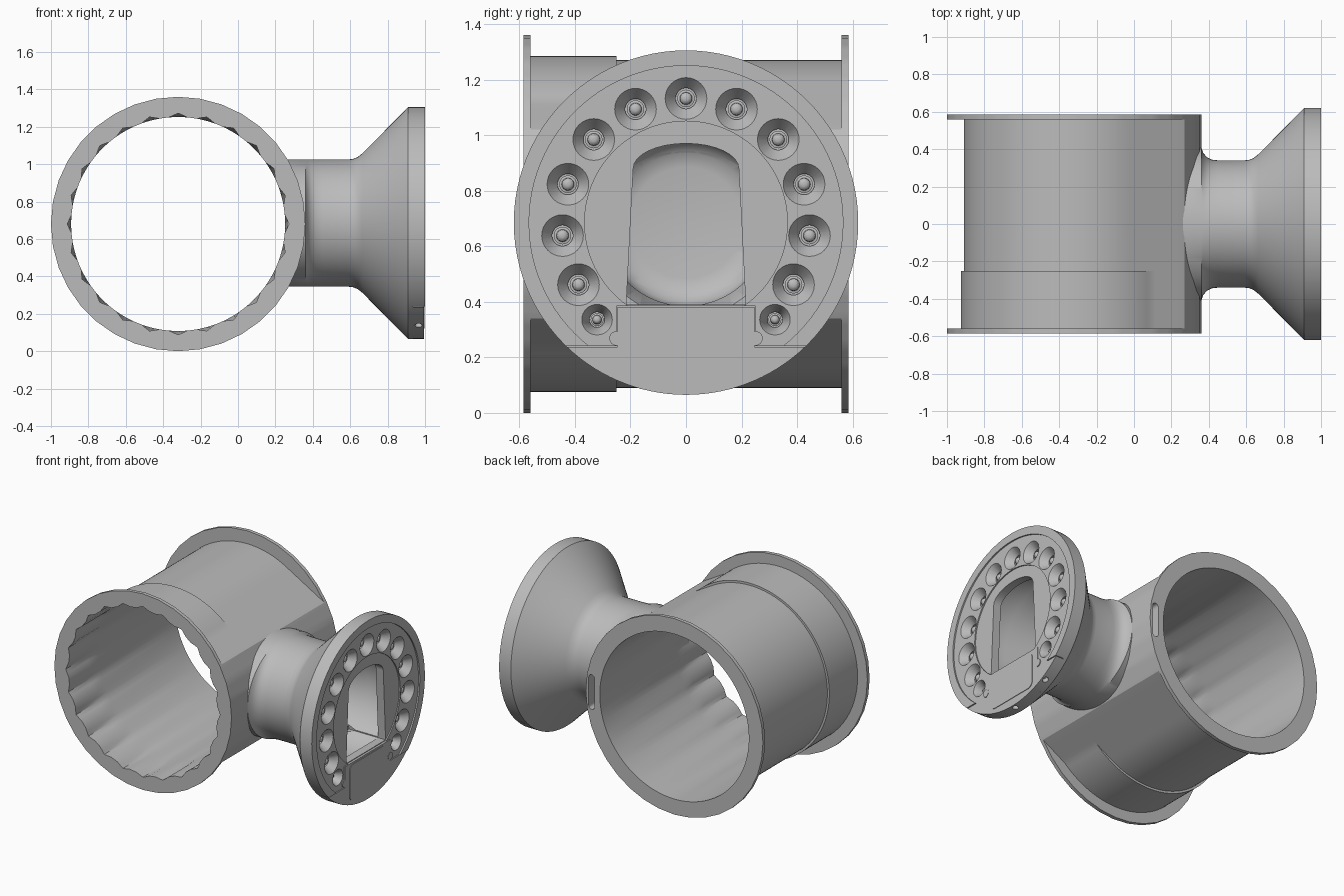
import bpy, bmesh, math
from math import sin, cos, pi, radians, sqrt, asin

if bpy.data.objects.get("Cube"):
    bpy.data.objects.remove(bpy.data.objects["Cube"])

grey = bpy.data.materials.new("matte grey")
grey.use_nodes = True
grey.diffuse_color = (0.5, 0.5, 0.5, 1)
grey.node_tree.nodes["Principled BSDF"].inputs["Base Color"].default_value = (0.5, 0.5, 0.5, 1)

TUBE_X, TUBE_Z, HEAD_Z = -0.32, 0.68, 0.685


def add_loft(bm, rings, closed=False):
    """Skin rings of points, either capped at both ends or closed on itself."""
    loops = [[bm.verts.new(p) for p in ring] for ring in rings]
    n = len(loops[0])
    pairs = list(zip(loops, loops[1:]))
    if closed:
        pairs.append((loops[-1], loops[0]))
    else:
        bm.faces.new(loops[0])
        bm.faces.new(loops[-1])
    for a, b in pairs:
        for i in range(n):
            j = (i + 1) % n
            bm.faces.new((a[i], a[j], b[j], b[i]))


def finish(name, bm):
    bmesh.ops.remove_doubles(bm, verts=bm.verts, dist=0.0002)
    bmesh.ops.recalc_face_normals(bm, faces=bm.faces)
    mesh = bpy.data.meshes.new(name)
    bm.to_mesh(mesh)
    bm.free()
    mesh.materials.append(grey)
    ob = bpy.data.objects.new(name, mesh)
    bpy.context.collection.objects.link(ob)
    return ob


def loft(name, ring_sets, closed=False):
    bm = bmesh.new()
    for rings in ring_sets:
        add_loft(bm, rings, closed)
    return finish(name, bm)


def turned(profile, y=0, z=HEAD_Z, n=96):
    """Rings around the x direction from (x, y radius, z radius)."""
    return [[(x, y + ry * cos(2 * pi * i / n), z + rz * sin(2 * pi * i / n))
             for i in range(n)] for x, ry, rz in profile]


def prism(points, x0, x1):
    return [[(x, y, z) for y, z in points] for x in (x0, x1)]


def rounded(cx, cy, hw, hh, r, steps=6):
    """Rounded rectangle outline."""
    pts = []
    for k, (sx, sy) in enumerate(((1, 1), (-1, 1), (-1, -1), (1, -1))):
        for i in range(steps + 1):
            a = (k + i / steps) * pi / 2
            pts.append((cx + sx * (hw - r) + r * cos(a), cy + sy * (hh - r) + r * sin(a)))
    return pts


def cut(ob, cutter):
    mod = ob.modifiers.new("cut", 'BOOLEAN')
    mod.operation = 'DIFFERENCE'
    mod.solver = 'EXACT'
    mod.object = cutter
    bpy.context.view_layer.objects.active = ob
    bpy.ops.object.modifier_apply(modifier=mod.name)


# Tube: flanged shell whose right side swells into a saddle for the neck
def flange(t):
    step = 2 * pi / 36
    return 0.68 * cos(step / 2) / cos(t % step - step / 2)

def body(t):
    a = min(t, 2 * pi - t)
    if a < radians(30.01):
        return flange(t)
    return 0.59 / cos(max(0, radians(60) - a))

def collar(t):
    return max(0.605, body(t))

def bore(t):
    return 0.572

def grooves(t):
    return 0.572 + 0.02 * max(0, cos(24 * t))

sections = [(-0.585, flange), (-0.56, flange), (-0.56, collar), (-0.25, collar),
            (-0.25, body), (0.56, body), (0.56, flange), (0.585, flange),
            (0.585, bore), (-0.25, bore), (-0.36, grooves), (-0.585, grooves)]
N = 144
angles = [2 * pi * i / N for i in range(N)]
tube = loft("flanged_tube", [[[(TUBE_X + f(t) * cos(t), y, TUBE_Z + f(t) * sin(t))
                               for t in angles] for y, f in sections]], closed=True)

# Neck and conical head
neck = [(0.262, 0.41, 0.34), (0.36, 0.41, 0.34), (0.37, 0.38, 0.34), (0.39, 0.357, 0.34),
        (0.415, 0.344, 0.34), (0.45, 0.34, 0.34)]
cone = [(0.59, 0.34), (0.615, 0.343), (0.64, 0.353), (0.665, 0.373), (0.91, 0.62), (1, 0.62),
        (1, 0.565), (0.99, 0.565), (0.99, 0.365), (0.982, 0.365)]
head = loft("lamp_head", [turned(neck + [(x, r, r) for x, r in cone])])

# Cavity, window and cable slot
cavity = loft("cavity_cutter", [turned([(x, r, r) for x, r in (
    (0.29, 0.2), (0.3, 0.25), (0.33, 0.285), (0.37, 0.3), (0.6, 0.3),
    (0.75, 0.36), (0.925, 0.36))], n=80)])
arch = [(0.19 * cos(a), 0.88 + 0.09 * sin(a)) for a in [pi * i / 16 for i in range(17)]]
window = loft("window_cutter", [prism([(-0.215, 0.39), (0.215, 0.39)] + arch, 0.7, 1.1)])
slot_shape = rounded(0.315, TUBE_Z, 0.022, 0.12, 0.0219)
slot = loft("slot_cutter", [[[(x, y, z) for x, z in slot_shape] for y in (0.15, 0.7)]])

# Thirteen lamp cups in a horseshoe
spots = [(90 + s * 24 * k, 0.447, 0.075) for k in range(6) for s in (1, -1) if k or s > 0]
spots += [(-47.5, 0.474, 0.055), (227.5, 0.474, 0.055)]
places = [(d * cos(radians(a)), HEAD_Z + d * sin(radians(a)), r) for a, d, r in spots]
cups = loft("cup_cutter", [turned([(0.92, 0.5 * r, 0.5 * r), (0.94, 0.5 * r, 0.5 * r),
                                   (0.99, r, r), (1.01, r, r)], y, z, 32)
                           for y, z, r in places])

# Lower cover outline follows the rim
def cover_outline(r, gap):
    low, top, side = 0.24 - gap, 0.385 - gap, 0.25 - gap
    a0 = asin((HEAD_Z - low) / r)
    arc = [a0 + (pi - 2 * a0) * i / 30 for i in range(31)]
    return ([(side, top), (side, low)] + [(r * cos(a), HEAD_Z - r * sin(a)) for a in arc]
            + [(-side, low), (-side, top)])

cover_cut = loft("cover_cutter", [prism(cover_outline(0.66, 0), 0.935, 1.1)])
for tool in (cavity, window, slot, cups, cover_cut):
    cut(head, tool)
for tool in (cavity, slot):
    cut(tube, tool)

cover = loft("lower_cover", [prism(cover_outline(0.62, 0.003), 0.93, 0.994)])
panel = loft("cover_panel", [prism(rounded(0, 0.245, 0.2, 0.125, 0.04), 0.99, 0.998)])

# Screw holes through the rim of the cover
def radial_pin(angle, r=0.02, n=20):
    c, s = cos(angle), sin(angle)
    return [[(0.965 + r * cos(t), d * c - r * sin(t) * s, HEAD_Z + d * s + r * sin(t) * c)
             for t in [2 * pi * i / n for i in range(n)]] for d in (0.585, 0.66)]

holes = loft("screw_hole_cutter", [radial_pin(radians(a)) for a in (242, 270, 298)])
cut(cover, holes)

# Latches either side of the cover
latches = loft("cover_latches", [turned([(0.96, 0.026, 0.026), (0.996, 0.026, 0.026)],
                                        s * 0.25, 0.268, 24) for s in (1, -1)])

# Domed bulbs
dome = [(0.915, 0.42), (0.935, 0.42), (0.937, 0.3), (0.947, 0.28), (0.954, 0.2), (0.957, 0.1)]
bulbs = loft("bulbs", [turned([(x, k * r, k * r) for x, k in dome], y, z, 24)
                       for y, z, r in places])

for tool in (cavity, window, slot, cups, cover_cut, holes):
    bpy.data.objects.remove(tool)

bpy.ops.object.select_all(action='DESELECT')
for ob in (tube, head, cover, panel, latches, bulbs):
    ob.select_set(True)
    bpy.context.view_layer.objects.active = ob
bpy.ops.object.shade_smooth_by_angle(angle=radians(30))
